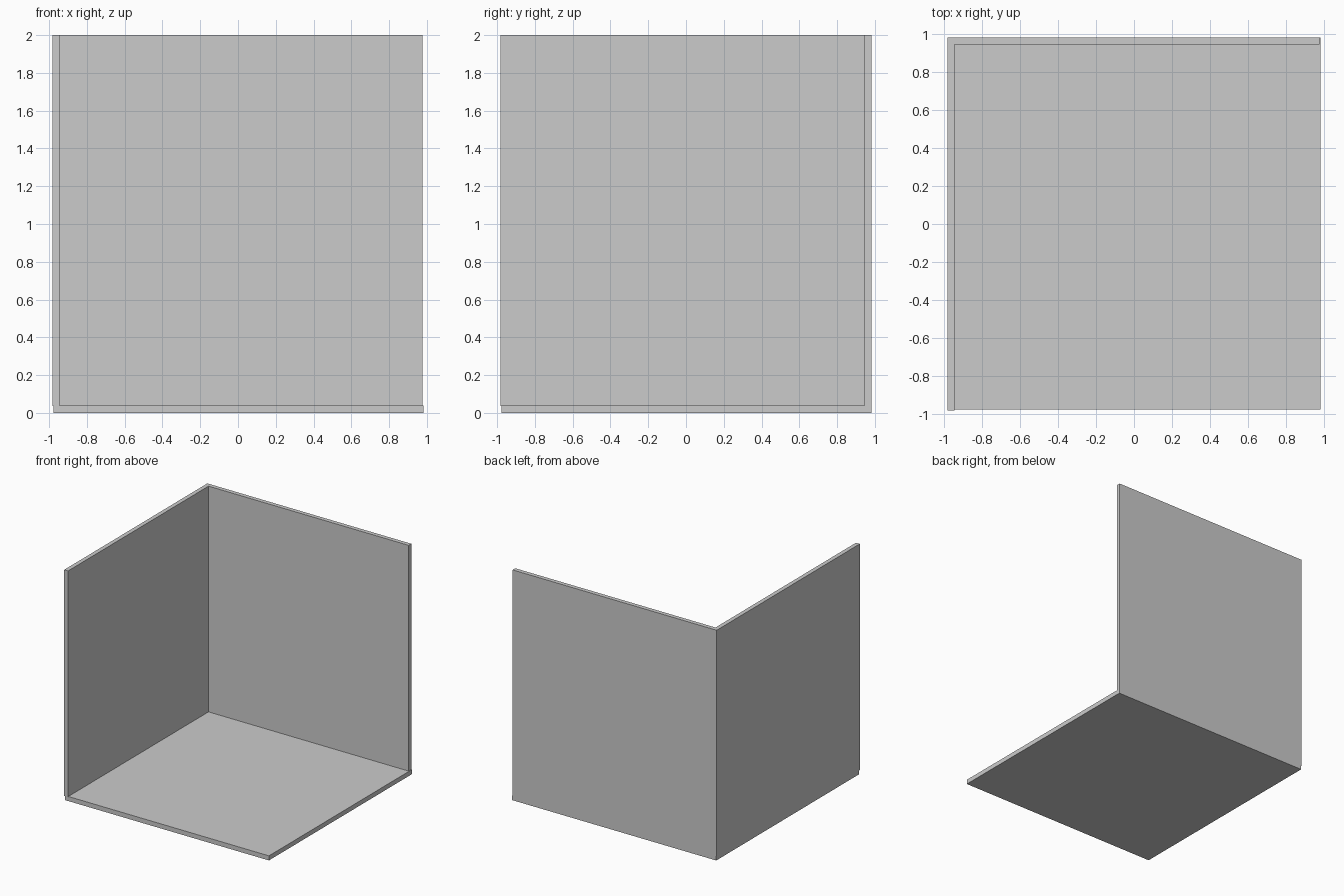
import bpy

if "Cube" in bpy.data.objects:
    bpy.data.objects.remove(bpy.data.objects["Cube"])


def slab(name, lo, hi):
    """Axis-aligned box between two corners."""
    size = [b - a for a, b in zip(lo, hi)]
    mid = [(a + b) / 2 for a, b in zip(lo, hi)]
    bpy.ops.mesh.primitive_cube_add(size=1, location=mid)
    obj = bpy.context.object
    obj.name = name
    obj.scale = size
    bpy.ops.object.transform_apply(location=False, rotation=False, scale=True)
    return obj


E = 0.982   # half of the outer width
S = 0.978   # slightly inset edges
T = 0.04    # panel thickness

# Floor panel
slab("floor", (-S, -S, 0), (E, E, T))
# Left wall, standing on the floor
slab("left_wall", (-E, -E, 0.037), (-E + 0.037, S, 2))
# Back wall, standing on the floor
slab("back_wall", (-E, E - 0.037, 0.037), (S, E, 2))
